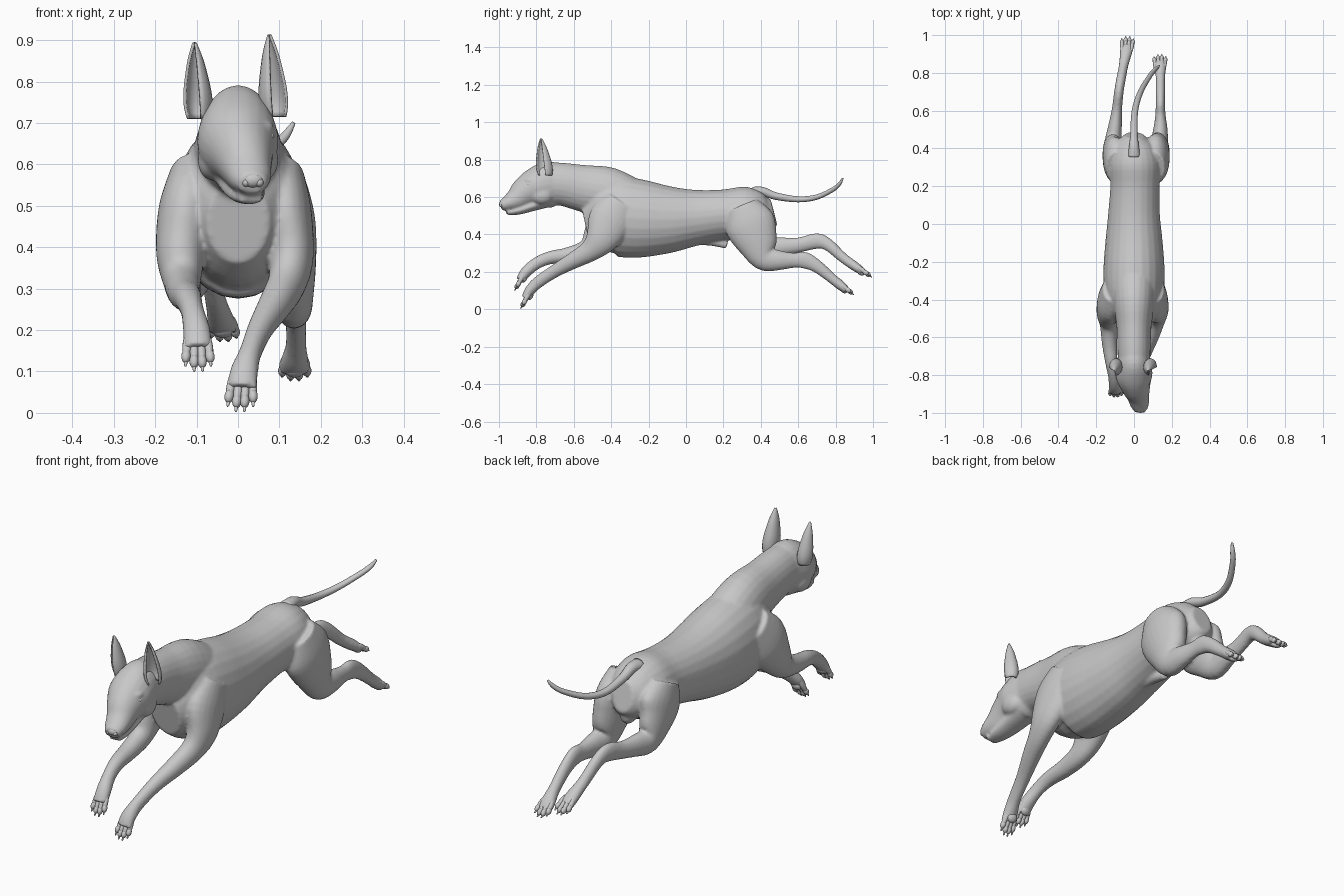
import bpy, bmesh, math
from mathutils import Vector, Matrix

cube = bpy.data.objects.get("Cube")
if cube:
    bpy.data.objects.remove(cube, do_unlink=True)

grey = bpy.data.materials.new("warm grey")
grey.use_nodes = True
colour = (0.58, 0.58, 0.58, 1)
grey.diffuse_color = colour
grey.node_tree.nodes["Principled BSDF"].inputs["Base Color"].default_value = colour


def finish(bm, name):
    """Turn a bmesh into a smooth-shaded object."""
    bmesh.ops.recalc_face_normals(bm, faces=bm.faces)
    for f in bm.faces:
        f.smooth = True
    mesh = bpy.data.meshes.new(name)
    bm.to_mesh(mesh)
    bm.free()
    mesh.materials.append(grey)
    ob = bpy.data.objects.new(name, mesh)
    bpy.context.collection.objects.link(ob)
    return ob


def spline(pts, steps=4):
    """Catmull-Rom through points of any dimension."""
    out = []
    for i in range(len(pts) - 1):
        p = [Vector(pts[min(max(i + k, 0), len(pts) - 1)]) for k in (-1, 0, 1, 2)]
        for s in range(steps):
            t = s / steps
            out.append(0.5 * (2 * p[1] + (p[2] - p[0]) * t
                              + (2 * p[0] - 5 * p[1] + 4 * p[2] - p[3]) * t ** 2
                              + (3 * p[1] - p[0] - 3 * p[2] + p[3]) * t ** 3))
    return out + [Vector(pts[-1])]


def tube(bm, pts, sides=24):
    """Loft ellipses along (x, y, z, half width, half depth) points."""
    path = spline(pts)
    rings = []
    for i, p in enumerate(path):
        t = (path[min(i + 1, len(path) - 1)] - path[max(i - 1, 0)]).to_3d()
        t = Vector(t[:3]).normalized()
        u = (Vector((1, 0, 0)) - t * t.x).normalized()
        v = t.cross(u)
        c = Vector(p[:3])
        rings.append([bm.verts.new(c + u * p[3] * math.cos(a) + v * p[4] * math.sin(a))
                      for a in (2 * math.pi * k / sides for k in range(sides))])
    for a, b in zip(rings, rings[1:]):
        for k in range(sides):
            n = (k + 1) % sides
            bm.faces.new((a[k], a[n], b[n], b[k]))
    bm.faces.new(rings[0])
    bm.faces.new(rings[-1])


def blob(bm, c, size, direction=(0, 0, 1)):
    """Ellipsoid with its local z along the direction."""
    rot = Vector(direction).to_track_quat('Z', 'Y').to_matrix().to_4x4()
    m = Matrix.Translation(c) @ rot @ Matrix.Diagonal((*size, 1))
    bmesh.ops.create_uvsphere(bm, u_segments=14, v_segments=10, radius=1, matrix=m)


# Body skin: overlapping muscle lofts fused into one surface
torso = [(0, .47, .52, .05, .07), (0, .42, .51, .10, .11), (.005, .32, .51, .135, .145),
         (.005, .2, .505, .13, .135), (0, .05, .49, .137, .15), (0, -.1, .48, .152, .182),
         (0, -.25, .485, .162, .21), (0, -.38, .495, .155, .212), (0, -.47, .475, .125, .17),
         (0, -.54, .46, .075, .10)]
neck = [(0, -.28, .56, .12, .13), (0, -.42, .62, .108, .14), (0, -.55, .647, .092, .125),
        (0, -.66, .668, .088, .115), (0, -.74, .67, .085, .115)]
head = [(0, -.66, .665, .075, .10), (0, -.73, .667, .09, .125), (0, -.80, .652, .098, .108),
        (.01, -.86, .624, .078, .085), (.022, -.91, .588, .060, .062),
        (.03, -.955, .566, .050, .042), (.035, -.99, .553, .034, .026)]
jaw = [(0, -.74, .585, .065, .04), (.01, -.83, .55, .055, .028),
       (.022, -.9, .527, .044, .022), (.031, -.958, .517, .030, .013)]
sheath = [(0, .02, .365, .02, .02), (0, .13, .365, .025, .025), (0, .22, .345, .018, .022)]
front_leg_left = [(.11, -.34, .57, .05, .09), (.112, -.40, .48, .066, .12), (.128, -.45, .38, .055, .09),
                  (.118, -.51, .315, .046, .06), (.09, -.60, .262, .040, .045),
                  (.055, -.70, .205, .031, .035), (.03, -.79, .145, .027, .032),
                  (.015, -.835, .10, .034, .028), (.01, -.86, .06, .036, .020)]
front_leg_right = [(-.115, -.34, .57, .05, .09), (-.123, -.41, .48, .070, .12), (-.138, -.47, .385, .060, .085),
                   (-.135, -.53, .32, .046, .055), (-.13, -.63, .29, .040, .042),
                   (-.12, -.73, .275, .033, .035), (-.11, -.80, .245, .028, .032),
                   (-.10, -.855, .20, .033, .030), (-.097, -.888, .155, .035, .022)]
hind_leg_left = [(.10, .30, .55, .065, .09), (.113, .34, .46, .074, .135), (.124, .38, .36, .065, .112),
                 (.132, .42, .275, .050, .072), (.14, .50, .262, .038, .053),
                 (.14, .58, .262, .027, .040), (.14, .635, .262, .025, .045),
                 (.14, .70, .23, .025, .035), (.14, .78, .165, .025, .027),
                 (.137, .83, .125, .034, .026), (.137, .86, .10, .036, .018)]
hind_leg_right = [(-.09, .30, .55, .060, .09), (-.10, .34, .47, .065, .13), (-.11, .385, .40, .056, .10),
                  (-.11, .44, .335, .045, .065), (-.10, .52, .335, .036, .050),
                  (-.09, .61, .345, .027, .040), (-.08, .70, .365, .025, .042),
                  (-.07, .76, .345, .025, .033), (-.055, .84, .275, .025, .027),
                  (-.042, .91, .225, .033, .025), (-.037, .945, .20, .035, .018)]

bm = bmesh.new()
for part in (torso, neck, head, jaw, sheath, front_leg_left, front_leg_right,
             hind_leg_left, hind_leg_right):
    tube(bm, part)
for s in (-1, 1):
    blob(bm, (s * .05 + .008, -.835, .69), (.03, .03, .016))      # brow ridges
    blob(bm, (s * .06, -.77, .61), (.038, .06, .05))              # cheeks
blob(bm, (0, .43, .42), (.035, .04, .04))
body = finish(bm, "body")
remesh = body.modifiers.new("fuse", 'REMESH')
remesh.mode = 'VOXEL'
remesh.voxel_size = .007
remesh.use_smooth_shade = True
soften = body.modifiers.new("soften", 'SMOOTH')
soften.factor = .5
soften.iterations = 5

# Tail
bm = bmesh.new()
tube(bm, [(0, .36, .625, .035, .03), (0, .41, .63, .026, .024), (0, .48, .605, .020, .020),
          (.005, .60, .588, .017, .016), (.035, .70, .60, .015, .014),
          (.085, .785, .64, .013, .012), (.115, .82, .67, .011, .010),
          (.134, .838, .70, .005, .005)], 12)
finish(bm, "tail")

# Toes with claws: knuckle position, tip position
paws = {"front_left": ((.011, -.838, .088), (.006, -.876, .018)),
        "front_right": ((-.098, -.872, .18), (-.096, -.908, .115)),
        "hind_left": ((.137, .835, .128), (.137, .885, .088)),
        "hind_right": ((-.038, .925, .222), (-.034, .980, .182))}
for name, (knuckle, tip) in paws.items():
    bm = bmesh.new()
    a, b = Vector(knuckle), Vector(tip)
    d = (b - a).normalized()
    for i in (-1.5, -.5, .5, 1.5):
        back = d * (.014 if abs(i) > 1 else 0)
        start = a + Vector((i * .014, 0, 0)) - back
        end = b + Vector((i * .020, 0, 0)) - back
        way = end - start
        blob(bm, start + way * .45, (.0115, .0125, way.length * .55), way)
        blob(bm, start + way * .85, (.0115, .013, .018), way)
        blob(bm, end + d * .008, (.004, .004, .010), way)
    # Sole pad sits on the underside behind the toes
    side = Vector((0, 1, 0)) if "front" in name else Vector((0, -.5, -.8))
    blob(bm, a + d * .02 + side * .016, (.024, .014, .022), d)
    finish(bm, name + "_toes")

# Ears: cupped shells opening forward and outward
ears = {"left": (1, (.088, -.752, .715), (.076, -.775, .912)),
        "right": (-1, (-.094, -.752, .71), (-.105, -.775, .893))}
outline = [(0, .030), (.15, .037), (.35, .036), (.55, .029), (.75, .020), (.9, .010), (1, .002)]
for name, (s, base, tip) in ears.items():
    bm = bmesh.new()
    a, b = Vector(base), Vector(tip)
    facing = math.atan2(-.75, s * .65)
    rows = []
    for t, r in spline(outline, 2):
        c = a.lerp(b, t)
        rows.append([bm.verts.new(c + Vector((math.cos(q) * r * .85, math.sin(q) * r * 1.1, 0)))
                     for q in (facing + math.radians(50 + k * 20) for k in range(14))])
    for r0, r1 in zip(rows, rows[1:]):
        for k in range(13):
            bm.faces.new((r0[k], r0[k + 1], r1[k + 1], r1[k]))
    ear = finish(bm, name + "_ear")
    shell = ear.modifiers.new("thickness", 'SOLIDIFY')
    shell.thickness = .007
    shell.offset = 0

# Eyes
for name, x in (("left", .074), ("right", -.062)):
    bm = bmesh.new()
    blob(bm, (x, -.838, .668), (.014, .017, .011))
    finish(bm, name + "_eye")

# Nose with nostril wings
bm = bmesh.new()
blob(bm, (.035, -.984, .562), (.026, .016, .018))
for s in (-1, 1):
    blob(bm, (.035 + s * .016, -.985, .556), (.011, .013, .011))
finish(bm, "nose")
